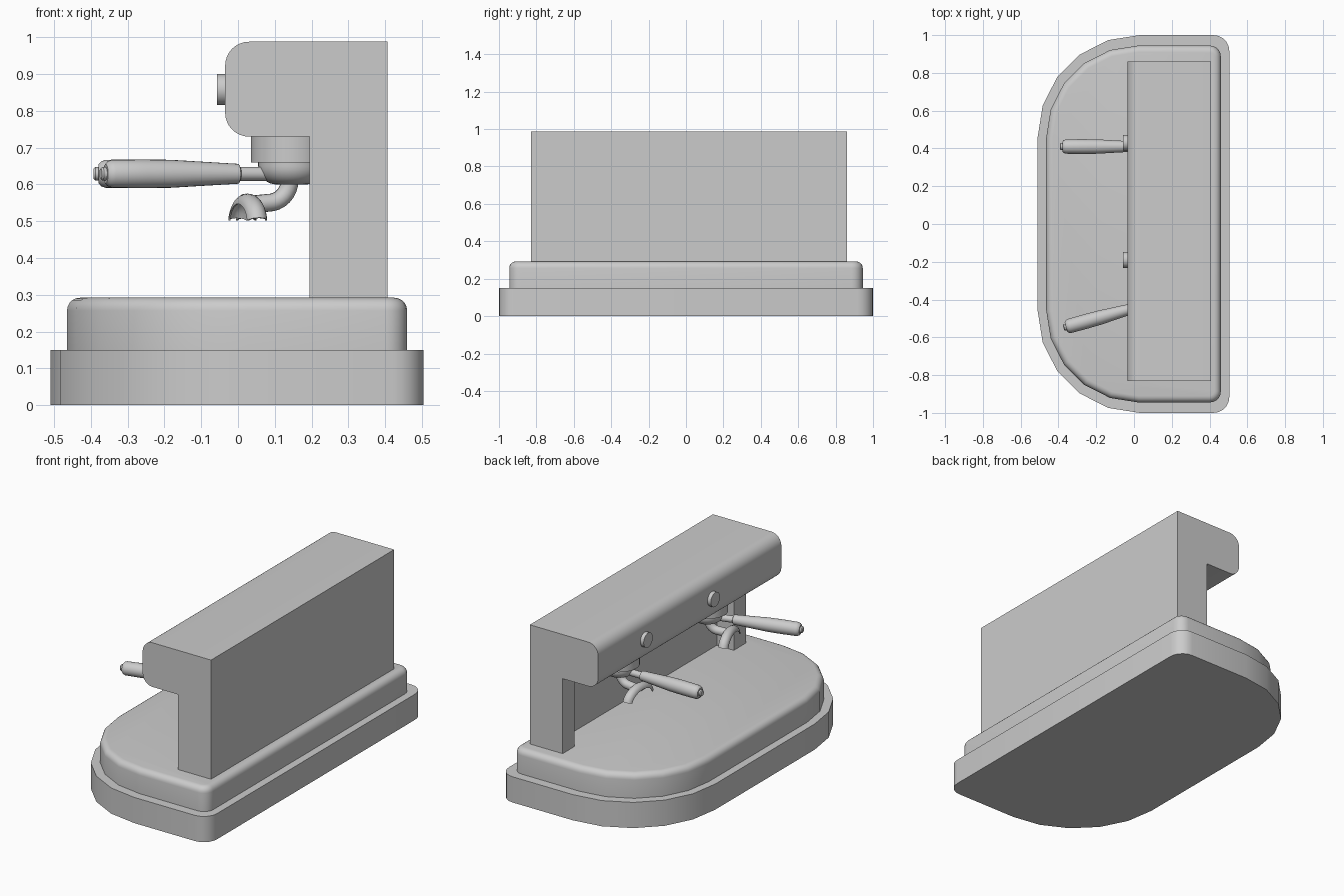
import bpy, bmesh
from math import sin, cos, pi, radians
from mathutils import Matrix, Vector

cube = bpy.data.objects.get("Cube")
if cube:
    bpy.data.objects.remove(cube)

grey = bpy.data.materials.new("plain grey")
grey.use_nodes = True
grey.diffuse_color = (0.6, 0.6, 0.6, 1)
grey.node_tree.nodes["Principled BSDF"].inputs["Base Color"].default_value = (0.6, 0.6, 0.6, 1)


def finish(name, bm, place=None, angle=35):
    bmesh.ops.recalc_face_normals(bm, faces=bm.faces)
    if place:
        bm.transform(place)
    mesh = bpy.data.meshes.new(name)
    bm.to_mesh(mesh)
    bm.free()
    mesh.materials.append(grey)
    obj = bpy.data.objects.new(name, mesh)
    bpy.context.collection.objects.link(obj)
    bpy.ops.object.select_all(action='DESELECT')
    obj.select_set(True)
    bpy.context.view_layer.objects.active = obj
    bpy.ops.object.shade_smooth_by_angle(angle=radians(angle))
    return obj


def loft(bm, rings, caps=True):
    """Join closed rings of points in order."""
    loops = [[bm.verts.new(p) for p in ring] for ring in rings]
    for a, b in zip(loops, loops[1:]):
        for i in range(len(a)):
            j = (i + 1) % len(a)
            bm.faces.new((a[i], a[j], b[j], b[i]))
    if caps:
        bm.faces.new(loops[0])
        bm.faces.new(loops[-1])


def arc(cx, cy, r, start, end, steps):
    angles = [radians(start + (end - start) * i / steps) for i in range(steps + 1)]
    return [(cx + r * cos(a), cy + r * sin(a)) for a in angles]


def base_outline(x0, x1, y, big, small, inset, z):
    x0, x1, y, big, small = x0 + inset, x1 - inset, y - inset, big - inset, small - inset
    pts = arc(x1 - small, y - small, small, 0, 90, 5) + arc(x0 + big, y - big, big, 90, 180, 5)
    pts += [(px, -py) for px, py in reversed(pts)]
    return [(px, py, z) for px, py in pts]


def turned(name, profile, place, sides=32):
    """Lathe (radius, height) pairs around z."""
    bm = bmesh.new()
    loft(bm, [[(r * cos(2 * pi * i / sides), r * sin(2 * pi * i / sides), z)
               for i in range(sides)] for r, z in profile])
    return finish(name, bm, place)


def tube(name, path, radius, place, sides=20):
    """Sweep a circle along a path in the xz plane."""
    bm = bmesh.new()
    rings = []
    for i, p in enumerate(path):
        t = (Vector(path[min(i + 1, len(path) - 1)]) - Vector(path[max(i - 1, 0)])).normalized()
        side = Vector((-t.y, t.x))
        rings.append([(p[0] + side.x * radius * cos(a), radius * sin(a), p[1] + side.y * radius * cos(a))
                      for a in (2 * pi * k / sides for k in range(sides))])
    loft(bm, rings)
    return finish(name, bm, place)


# Stepped base
bm = bmesh.new()
lower = (-0.51, 0.505, 1.0, 0.54, 0.085)
loft(bm, [base_outline(*lower, 0, z) for z in (0, 0.15)])
finish("lower_base", bm)
bm = bmesh.new()
upper = (-0.465, 0.46, 0.945, 0.49, 0.06)
rings = [base_outline(*upper, 0, 0.15)]
rings += [base_outline(*upper, 0.035 - r, z) for r, z in arc(0, 0.257, 0.035, 0, 90, 5)]
loft(bm, rings)
finish("upper_base", bm)


def extruded(name, outline, y0, y1):
    bm = bmesh.new()
    loft(bm, [[(x, y, z) for x, z in outline] for y in (y0, y1)])
    return finish(name, bm)


# Body: overhanging head with back panel, and a leg at each end
Y0, Y1, LEG = -0.83, 0.86, 0.11
HEAD_X, LEG_X, PANEL_X, BACK_X = -0.035, 0.195, 0.305, 0.407
FLOOR, UNDER, TOP, R = 0.292, 0.73, 0.988, 0.065
nose = arc(HEAD_X + R, TOP - R, R, 90, 180, 8) + arc(HEAD_X + R, UNDER + R, R, 180, 270, 8)


def body_outline(x):
    return nose + [(x, UNDER), (x, FLOOR), (BACK_X, FLOOR), (BACK_X, TOP)]


extruded("head_and_back_panel", body_outline(PANEL_X), Y0 + LEG, Y1 - LEG)
extruded("right_end_leg", body_outline(LEG_X), Y0, Y0 + LEG)
extruded("left_end_leg", body_outline(LEG_X), Y1 - LEG, Y1)

# Round buttons on the head
toward_user = Matrix.Rotation(-pi / 2, 4, 'Y')
for name, y in (("left_button", 0.43), ("right_button", -0.19)):
    turned(name, [(0.042, 0), (0.042, 0.022)],
           Matrix.Translation((HEAD_X, y, 0.858)) @ toward_user)


def spout(name, place):
    """Arched double spout, a trough open underneath."""
    bm = bmesh.new()
    rings = []
    for i in range(17):
        a = radians(-80 + 10 * i)
        centre = Vector((-0.123, 0.095 * sin(a), 0.492 + 0.055 * cos(a)))
        out = Vector((0, 0.055 * sin(a), 0.095 * cos(a))).normalized()
        ring = []
        for radius, order in ((0.028, 1), (0.023, -1)):
            ring += [centre + radius * (Vector((cos(u), 0, 0)) + out * sin(u))
                     for u in [pi * k / 10 for k in range(11)][::order]]
        rings.append(ring)
    loft(bm, rings)
    finish(name, bm, place)


# Brewing groups, each with a filter holder
for side, y, turn in (("left", 0.41, 0), ("right", -0.405, 15.5)):
    place = Matrix.Translation((0.145, y, 0)) @ Matrix.Rotation(radians(turn), 4, 'Z')
    turned(side + "_group_head", [(0.11, 0.66), (0.11, UNDER)], place)
    bowl = [(0.04 + px, pz) for px, pz in arc(0, 0.65, 0.05, -90, 0, 8)]
    turned(side + "_filter_bowl", [(0.02, 0.6)] + bowl + [(0.09, 0.67)], place)
    tube(side + "_spout_pipe", [(-0.005, 0.62)] + arc(-0.065, 0.61, 0.06, 0, -90, 8)
         + [(-0.115, 0.545)], 0.024, place)
    spout(side + "_double_spout", place)
    along = place @ Matrix.Translation((0, 0, 0.629)) @ toward_user
    turned(side + "_handle_neck", [(0.019, 0.06), (0.019, 0.16)], along, 20)
    turned(side + "_handle", [(0.02, 0.146), (0.027, 0.15), (0.038, 0.34), (0.039, 0.42),
                              (0.038, 0.505), (0.034, 0.517), (0.026, 0.524)], along, 24)
    turned(side + "_handle_knob", [(0.018, 0.52), (0.018, 0.533), (0.014, 0.538)], along, 20)
